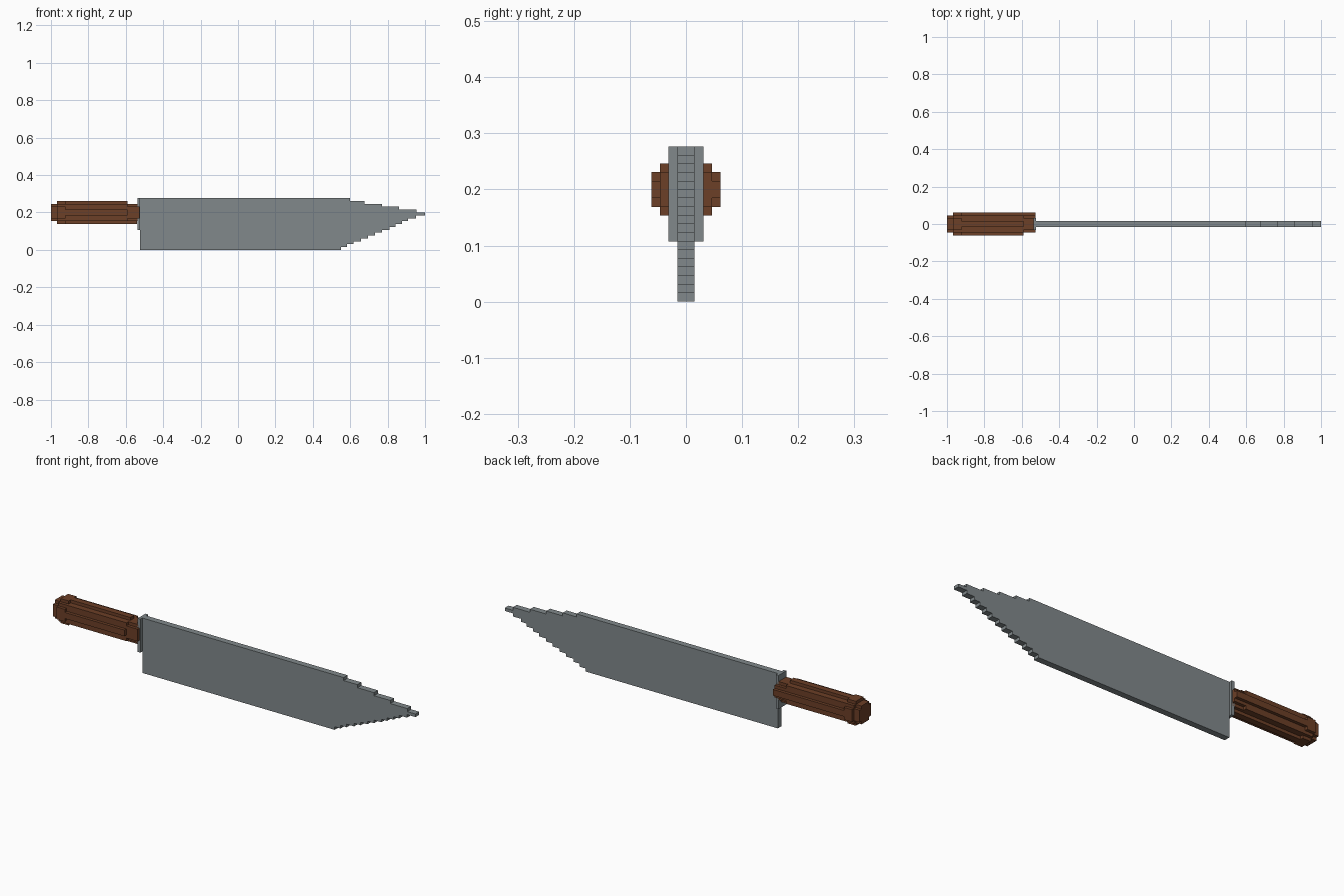
import bpy, bmesh
from mathutils import Vector

if "Cube" in bpy.data.objects:
    bpy.data.objects.remove(bpy.data.objects["Cube"])

V = 2 / 130          # step size of the blocky style
ZC = 13 * V          # handle axis height


def material(name, rgb):
    m = bpy.data.materials.new(name)
    m.diffuse_color = (*rgb, 1)
    m.use_nodes = True
    m.node_tree.nodes["Principled BSDF"].inputs["Base Color"].default_value = m.diffuse_color
    return m


steel = material("steel", (0.22, 0.25, 0.26))
wood = material("wood", (0.15, 0.05, 0.02))


def prism(bm, points, offset):
    """Extrude a flat outline along an offset vector into a closed solid."""
    face = bm.faces.new([bm.verts.new(p) for p in points])
    ext = bmesh.ops.extrude_face_region(bm, geom=[face], use_keep_orig=True)
    new = [g for g in ext["geom"] if isinstance(g, bmesh.types.BMVert)]
    bmesh.ops.translate(bm, verts=new, vec=Vector(offset))


def finish(name, bm, mat):
    bmesh.ops.recalc_face_normals(bm, faces=bm.faces)
    me = bpy.data.meshes.new(name)
    bm.to_mesh(me)
    bm.free()
    me.materials.append(mat)
    bpy.context.collection.objects.link(bpy.data.objects.new(name, me))


def box(bm, x0, x1, y0, y1, z0, z1):
    prism(bm, [(x0, y0, z0), (x0, y1, z0), (x0, y1, z1), (x0, y0, z1)], (x1 - x0, 0, 0))


def stepped_bar(bm, x0, x1, steps):
    """Bar along x whose section is a stepped round, given as quarter steps (y, z)."""
    quarter = []
    prev = None
    for y, z in steps:
        if prev is not None:
            quarter.append((y, prev))
        quarter.append((y, z))
        prev = z
    q2 = [(-y, z) for y, z in reversed(quarter)]
    half = quarter + q2
    outline = half + [(-y, -z) for y, z in half]
    prism(bm, [(x0, y * V, ZC + z * V) for y, z in outline], (x1 - x0, 0, 0))


# Blade: stepped silhouette tapering to the tip
lower = [0.55, 0.583, 0.617, 0.658, 0.695, 0.733, 0.77, 0.81, 0.842, 0.878, 0.91, 0.953]
upper = [0.6, 0.677, 0.769, 0.86, 0.955]
outline = [(-0.523, 0)]
for i, x in enumerate(lower):
    outline += [(x, i * V), (x, (i + 1) * V)]
outline += [(1.0, 12 * V), (1.0, 13 * V)]
for i, x in reversed(list(enumerate(upper))):
    outline += [(x, (17 - i) * V), (x, (18 - i) * V)]
outline.append((-0.523, 18 * V))
bm = bmesh.new()
prism(bm, [(x, -V, z) for x, z in outline], (0, 2 * V, 0))
finish("blade", bm, steel)

# Guard plate between blade and handle
bm = bmesh.new()
box(bm, -0.538, -0.523, -2 * V, 2 * V, 7 * V, 18 * V)
finish("guard", bm, steel)

# Handle: end cap, wide rim, ribbed grip, neck
bm = bmesh.new()
stepped_bar(bm, -1.0, -0.969, [(3, 2), (2, 3)])
stepped_bar(bm, -0.969, -0.923, [(4, 2), (3, 3), (2, 4)])
stepped_bar(bm, -0.923, -0.59, [(4, 1), (3, 3), (1, 4)])
stepped_bar(bm, -0.59, -0.527, [(3, 2), (2, 3)])
# Ribs that run on to the guard on the back and underside
box(bm, -0.59, -0.527, 3 * V, 4 * V, ZC - V, ZC + V)
box(bm, -0.59, -0.54, -V, V, ZC - 4 * V, ZC - 3 * V)
finish("handle", bm, wood)
